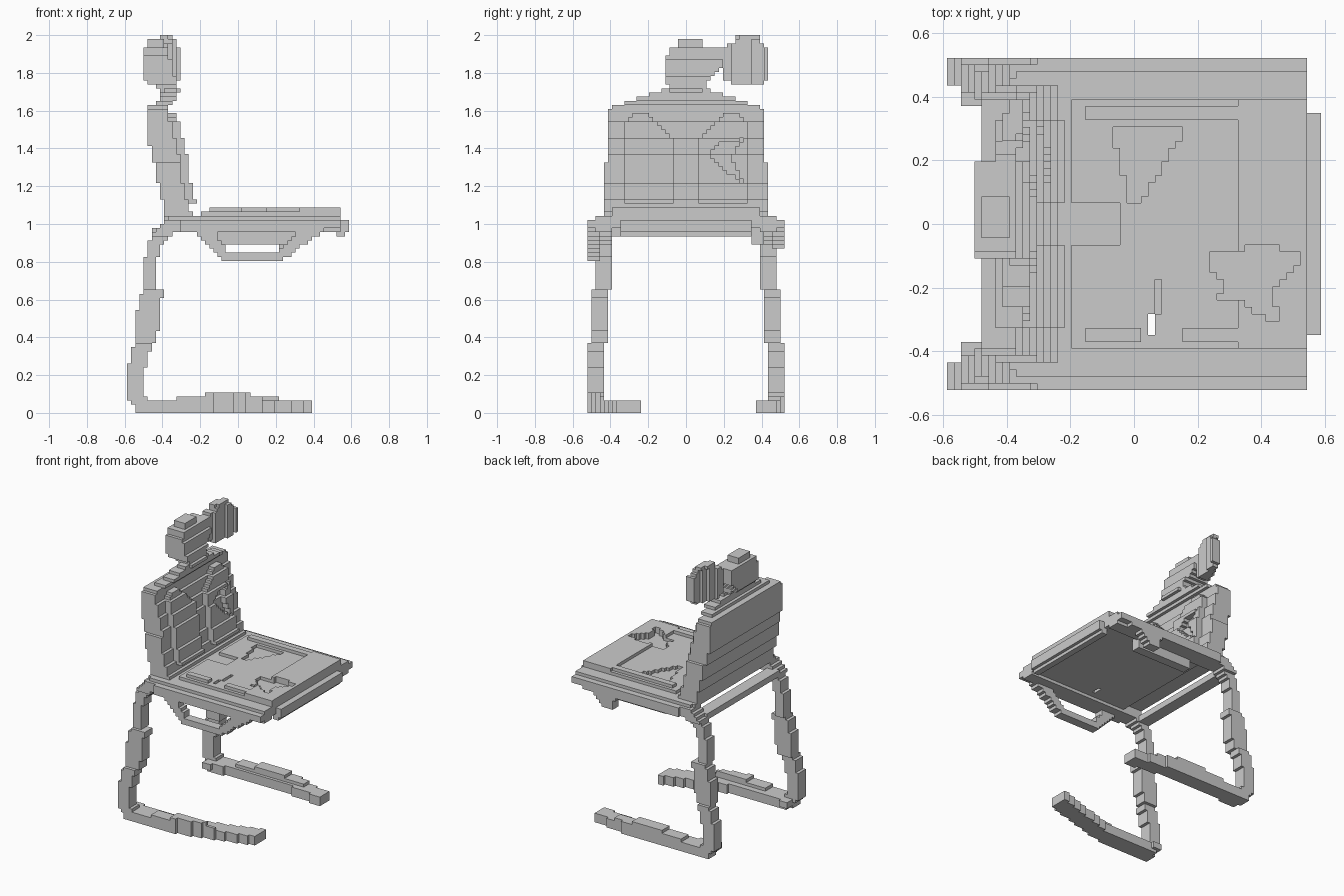
import bpy
import bmesh
import math

cube = bpy.data.objects.get("Cube")
if cube:
    bpy.data.objects.remove(cube, do_unlink=True)

V = 2 / 92  # edge length of one block


def span(lo, hi):
    """Block indices between two positions."""
    a, b = round(lo / V), round(hi / V)
    return range(a, max(b, a + 1))


def box(x, y, z):
    """Cells of a box, given a (low, high) pair per axis."""
    return {(i, j, k) for i in span(*x) for j in span(*y) for k in span(*z)}


def place(axis, t, a, b):
    """Put t on the chosen axis and a, b on the other two in order."""
    cell = [a, b]
    cell.insert(axis, t)
    return tuple(cell)


def loft(axis, rows):
    """Rectangles (position, a_low, a_high, b_low, b_high) blended along an axis."""
    cells = set()
    for lower, upper in zip(rows, rows[1:]):
        for t in span(lower[0], upper[0]):
            f = ((t + .5) * V - lower[0]) / (upper[0] - lower[0])
            f = min(max(f, 0), 1)
            a0, a1, b0, b1 = [p + (q - p) * f for p, q in zip(lower[1:], upper[1:])]
            cells |= {place(axis, t, a, b) for a in span(a0, a1) for b in span(b0, b1)}
    return cells


def inside(p, q, outline):
    hit = False
    for (a, b), (c, d) in zip(outline, outline[1:] + outline[:1]):
        if (b > q) != (d > q) and p < a + (q - b) * (c - a) / (d - b):
            hit = not hit
    return hit


def prism(axis, outline, lo, hi):
    """Cells of an outline extruded along an axis."""
    us, vs = zip(*outline)
    return {place(axis, t, a, b)
            for a in span(min(us), max(us)) for b in span(min(vs), max(vs))
            if inside((a + .5) * V, (b + .5) * V, outline)
            for t in span(lo, hi)}


def mirror_y(cells):
    return {(i, -1 - j, k) for i, j, k in cells}


def build(name, cells):
    """Skin the exposed sides of the cells and merge coplanar faces."""
    bm = bmesh.new()
    verts = {}

    def vert(corner):
        if corner not in verts:
            verts[corner] = bm.verts.new([c * V for c in corner])
        return verts[corner]

    for cell in cells:
        for axis in range(3):
            for side in (0, 1):
                near = list(cell)
                near[axis] += 2 * side - 1
                if tuple(near) in cells:
                    continue
                u, v = (axis + 1) % 3, (axis + 2) % 3
                ring = []
                for du, dv in ((0, 0), (1, 0), (1, 1), (0, 1)):
                    corner = list(cell)
                    corner[axis] += side
                    corner[u] += du
                    corner[v] += dv
                    ring.append(vert(tuple(corner)))
                bm.faces.new(ring if side else ring[::-1])
    bmesh.ops.dissolve_limit(bm, angle_limit=math.radians(1),
                             verts=bm.verts[:], edges=bm.edges[:])
    mesh = bpy.data.meshes.new(name)
    bm.to_mesh(mesh)
    bm.free()
    obj = bpy.data.objects.new(name, mesh)
    bpy.context.scene.collection.objects.link(obj)
    return obj


# Legs: bent uprights, each on a wider foot
leg = loft(2, [
    (0, -.53, -.44, .43, .52), (.06, -.57, -.47, .43, .52),
    (.1, -.59, -.5, .43, .52), (.2, -.59, -.5, .43, .52),
    (.36, -.55, -.46, .43, .52), (.38, -.54, -.44, .41, .5),
    (.5, -.54, -.41, .41, .5), (.64, -.51, -.4, .41, .5),
    (.66, -.5, -.43, .4, .47), (.8, -.5, -.43, .4, .47),
    (.9, -.47, -.4, .4, .48), (.96, -.44, -.32, .39, .5),
    (1.02, -.37, -.2, .39, .5)])
leg |= box((-.55, -.47), (.37, .46), (.02, .065))
build("left_side_leg", leg)
build("right_side_leg", mirror_y(leg))

# Runners: one straight, one curving inward, thickened along the outer middle
straight = [(-.52, .39, .52), (-.3, .41, .52), (.1, .41, .52), (.39, .37, .47)]
curved = [(-.52, -.52, -.39), (-.1, -.51, -.39), (.39, -.37, -.24)]
for name, path in (("straight_runner", straight), ("curved_runner", curved)):
    runner = loft(0, [(x, a, b, 0, .065) for x, a, b in path])
    for start, end, height in ((-.33, .22, .087), (-.18, .06, .11)):
        layer = loft(0, [(x, a, b, 0, height) for x, a, b in path])
        runner |= {c for c in layer if start <= (c[0] + .5) * V <= end
                   and abs(c[1] + .5) * V > .43}
    build(name, runner)

# Side rails and cross members
rail = box((-.38, .54), (.39, .48), (.96, 1.04))
rail |= box((-.3, .455), (.47, .52), (.96, 1.02))
rail |= box((.45, .54), (.47, .52), (.98, 1.02))
build("left_side_rail", rail)
build("right_side_rail", mirror_y(rail))
build("rear_beam", box((-.45, -.38), (-.42, .42), (.935, .98)))
build("rear_sill", box((-.24, -.2), (-.43, .43), (.98, 1.04)))
build("front_lip", box((.52, .56), (-.35, .35), (.935, 1.02))
      | box((.54, .585), (-.35, .35), (.957, 1.02)))

# Seat panel with raised border and worn patches
seat = box((-.2, .54), (-.4, .4), (.98, 1.065))
top = (1.065, 1.087)
seat |= box((-.15, .33), (.33, .37), top)
seat |= box((-.15, .02), (-.37, -.33), top)
seat |= box((.15, .33), (-.37, -.33), top)
seat |= box((.33, .54), (-.39, .39), top)
triangle = [(-.07, .31), (.17, .31), (.02, .07), (-.01, .07)]
star = [(.24, -.09), (.33, -.09), (.39, -.06), (.52, -.09), (.52, -.13),
        (.42, -.21), (.46, -.3), (.41, -.3), (.33, -.23), (.26, -.23),
        (.3, -.17), (.24, -.16)]
for patch in (triangle, star):
    seat -= prism(2, patch, 1.04, 1.1)
seat -= box((-.2, -.04), (-.07, .07), (1.04, 1.1))
seat -= box((.06, .08), (-.28, -.17), (1.04, 1.1))
seat -= box((.04, .07), (-.35, -.28), (.9, 1.1))
build("seat", seat)

# Under-seat bar, side handle and its broken counterpart
build("under_bar", box((-.12, .3), (.35, .41), (.89, .98)))
outer = [(-.24, .97), (-.09, .81), (.24, .81), (.46, .97)]
inner = [(-.13, .97), (-.05, .85), (.2, .85), (.34, .97)]
build("side_handle", prism(1, outer, -.52, -.46) - prism(1, inner, -.52, -.46))
build("handle_stub", prism(1, [(.2, .97), (.22, .87), (.3, .87), (.38, .97)], .46, .52))

# Backrest with shoulders and neck
back = loft(2, [
    (1.02, -.38, -.23, -.45, .45), (1.07, -.39, -.24, -.44, .44),
    (1.08, -.39, -.26, -.43, .43), (1.2, -.42, -.29, -.43, .43),
    (1.33, -.44, -.31, -.43, .43), (1.34, -.45, -.31, -.41, .41),
    (1.46, -.48, -.34, -.41, .41), (1.61, -.48, -.37, -.41, .41),
    (1.65, -.43, -.34, -.31, .31), (1.68, -.41, -.33, -.2, .2),
    (1.72, -.39, -.31, -.09, .1)])

# Raised pads on the backrest, one with a notch
pad = [(.07, 1.11), (.32, 1.11), (.32, 1.54), (.29, 1.58), (.2, 1.58), (.07, 1.44)]
notch = [(.12, 1.37), (.18, 1.43), (.3, 1.45), (.24, 1.36), (.3, 1.22), (.18, 1.3)]
pads = prism(0, pad, 0, V)
pads = mirror_y(pads) | (pads - prism(0, notch, 0, V))
face = {(j, k) for i, j, k in pads}
back |= {(i + step, j, k) for i, j, k in back if (j, k) in face for step in (1, 2)}
build("backrest", back)

# Head rest with crest
build("head_rest", loft(2, [
    (1.7, -.4, -.31, -.08, .09), (1.74, -.46, -.32, -.1, .11),
    (1.76, -.5, -.33, -.11, .12), (1.82, -.5, -.35, -.11, .19),
    (1.88, -.5, -.36, -.1, .2), (1.94, -.5, -.37, -.09, .2)])
    | box((-.48, -.4), (-.04, .08), (1.94, 1.98)))

# Slanted slab beside the head rest
build("head_slab", loft(1, [
    (.2, -.44, -.38, 1.76, 1.94), (.27, -.42, -.35, 1.74, 1.97),
    (.38, -.38, -.33, 1.74, 1.97), (.43, -.36, -.31, 1.76, 1.94)])
    | loft(1, [(.27, -.42, -.36, 1.97, 2), (.39, -.39, -.34, 1.97, 2)]))
